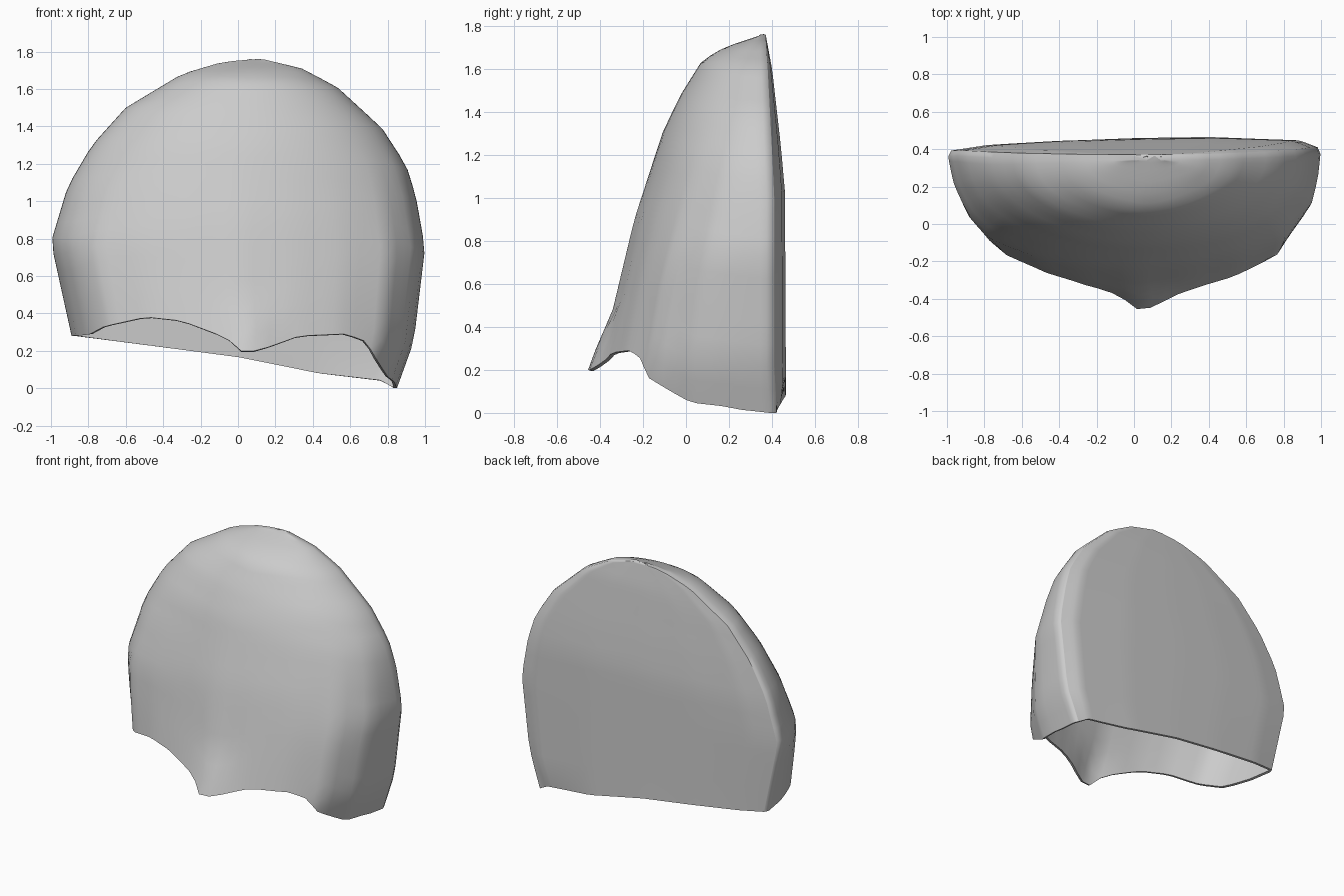
import bpy, bmesh, math

if "Cube" in bpy.data.objects:
    bpy.data.objects.remove(bpy.data.objects["Cube"])

def interp(table, t):
    if t <= table[0][0]:
        return table[0][1]
    for (a, va), (b, vb) in zip(table, table[1:]):
        if t <= b:
            return va + (vb - va) * (t - a) / (b - a)
    return table[-1][1]

# Outline and depth profiles, all as (height, value)
LEFT = [(0.28, -0.89), (0.78, -1.0), (1.08, -0.91), (1.3, -0.78), (1.5, -0.6),
        (1.68, -0.3), (1.745, -0.08), (1.76, 0.1)]
RIGHT = [(0, 0.85), (0.25, 0.94), (0.75, 1.0), (1.03, 0.95), (1.19, 0.9),
         (1.39, 0.77), (1.61, 0.53), (1.71, 0.34), (1.76, 0.13)]
FRONT = [(0.2, -0.405), (0.44, -0.35), (0.9, -0.24), (1.3, -0.11), (1.47, -0.03),
         (1.63, 0.07), (1.68, 0.14), (1.71, 0.21), (1.76, 0.36)]
RIM = [(0, 0.41), (0.2, 0.395), (1.0, 0.4), (1.76, 0.37)]
BACK = [(0, 0.43), (0.08, 0.465), (1.03, 0.46), (1.25, 0.44), (1.6, 0.4), (1.76, 0.37)]
# Across the width: lower cross-section depth and back bulge
SECTION = [(-1, 0), (-.97, .24), (-.9, .5), (-.79, .7), (-.52, .86), (-.3, .94), (0, 1),
           (.3, .95), (.56, .86), (.81, .7), (.95, .43), (.985, .2), (1, 0)]
BULGE = [(-1, 0), (-.8, .42), (-.4, .75), (0, .92), (.45, 1), (.9, .75), (1, .1)]
# Lower edges as (position across, height)
FRONT_EDGE = [(-1, .28), (-.9, .285), (-.8, .33), (-.55, .38), (-.35, .36), (-.1, .27),
              (0, .2), (.1, .2), (.2, .235), (.33, .28), (.6, .29), (.72, .25),
              (.82, .15), (.92, .06), (.97, .035), (1, 0)]
BACK_EDGE = [(-1, 0.28), (0, 0.165), (0.5, 0.08), (0.9, 0.04), (1, 0)]

TOP, ROWS, COLS = 1.76, 26, 40

def point(col, s):
    """Point on the shell: columns 0..COLS cross the front, the rest the back."""
    front = col <= COLS
    if front:
        a = math.pi * col / COLS
        u = -math.cos(a)
    else:
        a = math.pi * (col - COLS - 1) / COLS
        u = math.cos(a)
    zb = interp(FRONT_EDGE if front else BACK_EDGE, u)
    z = zb + (TOP - zb) * s
    l, r = interp(LEFT, z), interp(RIGHT, z)
    rim = interp(RIM, z) + 0.01 * u * (1 - s)
    if front:
        x = (l + r) / 2 + (r - l) / 2 * u
        base = rim - 0.03
        # boxier below, rounder above
        mix = max(0, min(1, (z - 0.6) / 0.7))
        depth = interp(SECTION, u) * (1 - mix) + math.sin(a) * mix
        y = base - (base - interp(FRONT, z)) * depth
        # nose bump above the lower edge
        fade = max(0, min(1, (0.48 - z) / 0.26))
        y -= 0.055 * fade * math.exp(-((x - 0.06) / 0.14) ** 2)
    else:
        x = (l + r) / 2 + (r - l) / 2 * u * 0.985
        y = rim + (interp(BACK, z) - rim) * interp(BULGE, u)
    return x, y, z

# Hollow shell: domed front and nearly flat back, open below
bm = bmesh.new()
n = 2 * COLS + 2
rings = [[bm.verts.new(point(c, math.sin(math.pi / 2 * k / ROWS))) for c in range(n)]
         for k in range(ROWS)]
apex = bm.verts.new((0.11, 0.365, TOP))
for k in range(ROWS - 1):
    for c in range(n):
        d = (c + 1) % n
        bm.faces.new((rings[k][c], rings[k][d], rings[k + 1][d], rings[k + 1][c]))
for c in range(n):
    bm.faces.new((rings[-1][c], rings[-1][(c + 1) % n], apex))
bmesh.ops.recalc_face_normals(bm, faces=bm.faces)
me = bpy.data.meshes.new("hollow_shell")
bm.to_mesh(me)
bm.free()
shell = bpy.data.objects.new("hollow_shell", me)
bpy.context.collection.objects.link(shell)

# Thin wall
wall = shell.modifiers.new("wall", "SOLIDIFY")
wall.thickness = 0.018
wall.offset = -1
bpy.context.view_layer.objects.active = shell
shell.select_set(True)
bpy.ops.object.modifier_apply(modifier="wall")
bpy.ops.object.shade_smooth_by_angle(angle=math.radians(60))
